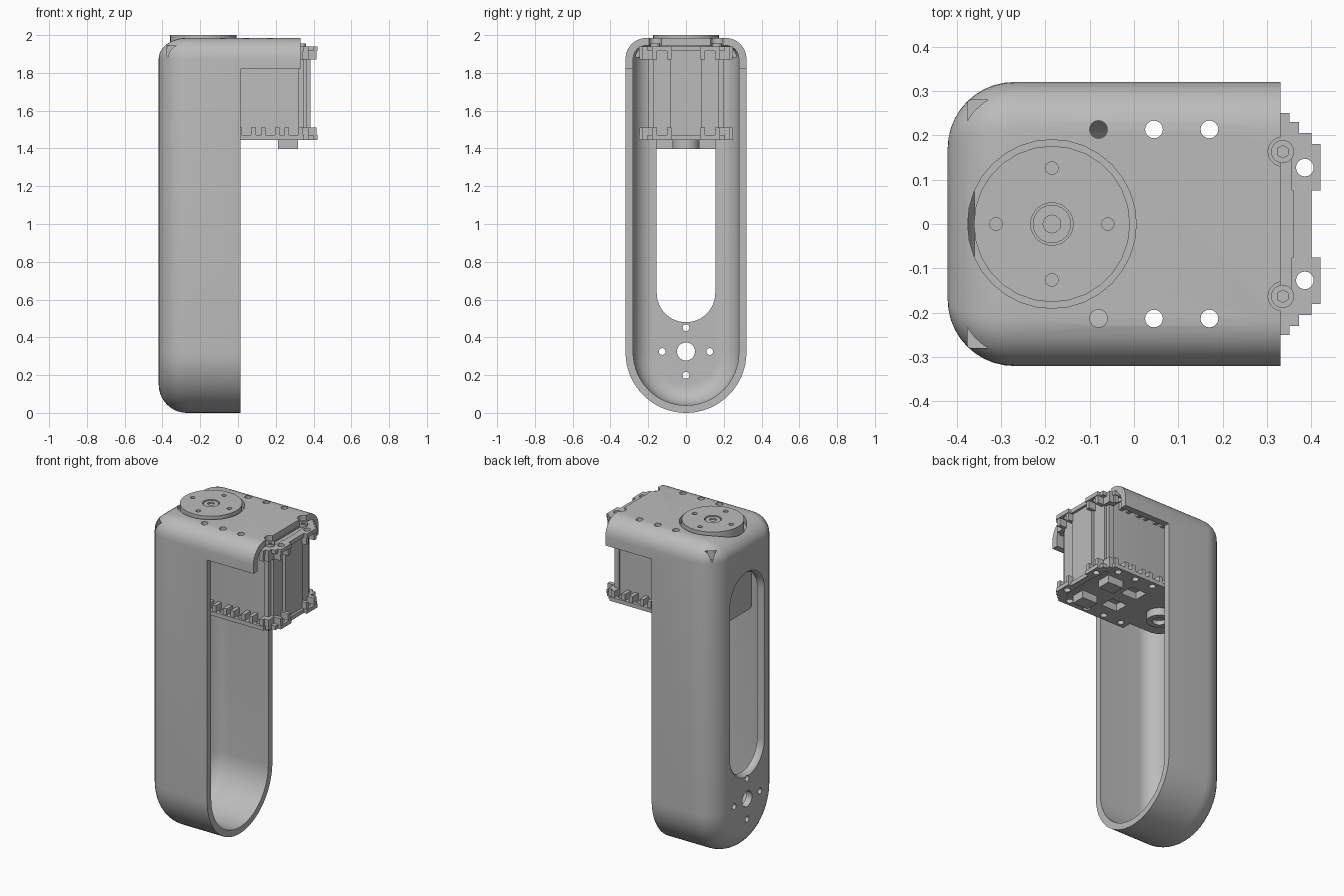
import bpy, bmesh, math
from mathutils import Matrix, Vector

cube = bpy.data.objects.get("Cube")
if cube:
    bpy.data.objects.remove(cube, do_unlink=True)

GREY = (0.5, 0.5, 0.5, 1)
mat = bpy.data.materials.new("plain grey")
mat.use_nodes = True
mat.diffuse_color = GREY
mat.node_tree.nodes["Principled BSDF"].inputs["Base Color"].default_value = GREY


def finish(name, bm):
    bmesh.ops.remove_doubles(bm, verts=bm.verts[:], dist=1e-5)
    bmesh.ops.recalc_face_normals(bm, faces=bm.faces[:])
    mesh = bpy.data.meshes.new(name)
    bm.to_mesh(mesh)
    bm.free()
    mesh.materials.append(mat)
    ob = bpy.data.objects.new(name, mesh)
    bpy.context.collection.objects.link(ob)
    return ob


def add_box(bm, x, y, z):
    lo, hi = Vector((x[0], y[0], z[0])), Vector((x[1], y[1], z[1]))
    size = hi - lo
    m = Matrix.Translation((lo + hi) / 2) @ Matrix.Diagonal((*size, 1))
    return bmesh.ops.create_cube(bm, size=1, matrix=m)["verts"]


def boxes(name, items):
    bm = bmesh.new()
    for item in items:
        add_box(bm, *item)
    return finish(name, bm)


def cylinder(name, x, y, z, r, sides=24):
    bm = bmesh.new()
    m = Matrix.Translation((x, y, (z[0] + z[1]) / 2))
    bmesh.ops.create_cone(bm, cap_ends=True, segments=sides, radius1=r,
                          radius2=r, depth=z[1] - z[0], matrix=m)
    return finish(name, bm)


def activate(ob):
    bpy.ops.object.select_all(action='DESELECT')
    ob.select_set(True)
    bpy.context.view_layer.objects.active = ob


def cut(ob, cutter):
    mod = ob.modifiers.new("cut", 'BOOLEAN')
    mod.operation = 'DIFFERENCE'
    mod.solver = 'EXACT'
    mod.object = cutter
    activate(ob)
    bpy.ops.object.modifier_apply(modifier=mod.name)
    bpy.data.objects.remove(cutter, do_unlink=True)


def smooth(ob):
    activate(ob)
    bpy.ops.object.shade_smooth_by_angle(angle=math.radians(30))


def profile(x, half, top, corner, base=0.32):
    """Upright outline: round bottom, rounded upper corners."""
    pts = []
    for cy, cz, r, start, n in ((0, base, half, math.pi, 32),
                                (half - corner, top - corner, corner, 0, 8),
                                (corner - half, top - corner, corner, math.pi / 2, 8)):
        sweep = math.pi if n == 32 else math.pi / 2
        for i in range(n + 1):
            a = start + sweep * i / n
            pts.append((x, cy + r * math.cos(a), cz + r * math.sin(a)))
    return pts


def loft(name, rings):
    bm = bmesh.new()
    loops = [[bm.verts.new(p) for p in ring] for ring in rings]
    n = len(loops[0])
    for a, b in zip(loops, loops[1:]):
        for i in range(n):
            bm.faces.new((a[i], a[(i + 1) % n], b[(i + 1) % n], b[i]))
    bm.faces.new(loops[0])
    bm.faces.new(loops[-1])
    return finish(name, bm)


def rounded_shell(name, wall, end):
    """Solid with a filleted back edge, inset by the wall thickness."""
    fillet, top_fillet = 0.15 - wall, 0.11 - wall
    rings = [profile(end, 0.32 - wall, 1.985 - wall, top_fillet)]
    for i in range(11):
        t = math.pi / 2 * i / 10
        k = 1 - math.cos(t)
        rings.append(profile(-0.27 - fillet * math.sin(t),
                             0.32 - wall - fillet * k,
                             1.985 - wall - top_fillet * k,
                             max(top_fillet * (1 - k), 0.004)))
    return loft(name, rings)


# Housing: hollow shell with a long column and a short roof arm
shell = rounded_shell("housing", 0, 0.33)
cut(shell, rounded_shell("cavity", 0.04, 0.6))
cut(shell, boxes("arm_clearance", [((0.012, 0.7), (-0.5, 0.5), (-0.2, 1.82))]))

# Long slot in the back wall, flared on the outside
slot = [(-0.45, 0.175), (-0.42, 0.17), (-0.41, 0.16), (-0.395, 0.155), (-0.3, 0.155)]
cut(shell, loft("slot", [profile(x, r, 1.565 + r, r, 0.635) for x, r in slot]))


# Mounting holes below the slot
def cross_hole(y, z, r):
    hole = cylinder("hole", 0, 0, (-0.1, 0.1), r, 20)
    hole.matrix_world = Matrix.Translation((-0.4, y, z)) @ Matrix.Rotation(math.pi / 2, 4, 'Y')
    bpy.context.view_layer.update()
    return hole


cut(shell, cross_hole(0, 0.325, 0.048))
for i in range(4):
    a = math.pi / 2 * i
    cut(shell, cross_hole(0.126 * math.cos(a), 0.325 + 0.126 * math.sin(a), 0.018))

# Roof openings, edge notches and corner nicks
cut(shell, cylinder("horn_opening", -0.185, 0, (1.9, 2.1), 0.19, 32))
for s in (-1, 1):
    for x in (-0.08, 0.045, 0.17):
        cut(shell, cylinder("hole", x, s * 0.213, (1.86, 2.1), 0.02, 16))
    cut(shell, cylinder("notch", 0.335, s * 0.163, (1.9, 2.1), 0.033, 20))
    cut(shell, boxes("nick", [((-0.375, -0.32), sorted((s * 0.22, s * 0.28)),
                               (1.885, 1.945))]))
smooth(shell)

# Motor body with chamfered back corners
bm = bmesh.new()
add_box(bm, (-0.36, 0.33), (-0.19, 0.19), (1.445, 1.94))
back = [e for e in bm.edges if all(v.co.x < 0 for v in e.verts)
        and abs(e.verts[0].co.z - e.verts[1].co.z) > 0.1]
bmesh.ops.bevel(bm, geom=back, offset=0.08, segments=3, profile=0.5, affect='EDGES')
body = finish("motor_body", bm)
for s in (-1, 1):
    cut(body, boxes("pocket", [((0.02, 0.13), sorted((s * 0.04, s * 0.13)), (1.4, 1.49))]))

boxes("motor_end_panels", [
    ((0.32, 0.365), (-0.175, 0.175), (1.45, 1.935)),
    ((0.36, 0.385), (-0.085, 0.085), (1.46, 1.92)),
    ((0.32, 0.35), (-0.2, -0.12), (1.5, 1.89)),
    ((0.32, 0.35), (0.12, 0.2), (1.5, 1.89)),
])

# Side flanges, nut lugs and end tabs on the four long edges of the motor
for level, z, lip in (("upper", (1.915, 1.94), (1.87, 1.92)),
                      ("lower", (1.445, 1.47), (1.465, 1.51))):
    for side, s in (("right", -1), ("left", 1)):
        def span(a, b):
            return sorted((s * a, s * b))
        flange = boxes(f"{level}_{side}_flange", [((-0.13, 0.35), span(0.18, 0.25), z)])
        hole_x = (-0.08, 0.045, 0.17, 0.295)
        for x in hole_x:
            cut(flange, cylinder("hole", x, s * 0.213, (1.4, 2), 0.02, 16))
        posts = []
        for x in hole_x:
            for d in (-0.037, 0.037):
                posts.append(((x + d - 0.012, x + d + 0.012), span(0.185, 0.245), lip))
        posts.append(((0.34, 0.372), span(0.17, 0.23), (min(z + lip), max(z + lip))))
        boxes(f"{level}_{side}_lugs", posts)

        tab = boxes(f"{level}_{side}_end_tab", [((0.355, 0.42), span(0.075, 0.18), z)])
        cut(tab, cylinder("hole", 0.385, s * 0.127, (1.4, 2), 0.02, 16))
        boxes(f"{level}_{side}_tab_posts", [
            ((0.355, 0.415), span(0.077, 0.1), lip),
            ((0.355, 0.415), span(0.154, 0.178), lip),
            ((0.355, 0.4), span(0.178, 0.205), z)])
    boxes(f"{level}_end_bar", [((0.36, 0.4), (-0.08, 0.08), z)])

# Cable sockets under the motor and screw heads on top
for side, s in (("right", -1), ("left", 1)):
    boxes(f"{side}_cable_socket", [((0.212, 0.318), sorted((s * 0.07, s * 0.155)),
                                    (1.398, 1.46))])
    screw = cylinder(f"{side}_screw", 0.335, s * 0.163, (1.9, 1.955), 0.026, 20)
    cut(screw, cylinder("socket", 0.335, s * 0.163, (1.945, 2), 0.014, 6))

# Output disc with bolt holes and a raised hub
disc = cylinder("output_disc", -0.185, 0, (1.93, 2.0), 0.176, 28)
cut(disc, cylinder("hub_recess", -0.185, 0, (1.988, 2.1), 0.048, 24))
for i in range(4):
    a = math.pi / 2 * i
    cut(disc, cylinder("hole", -0.185 + 0.126 * math.cos(a), 0.126 * math.sin(a),
                       (1.96, 2.1), 0.014, 16))
hub = cylinder("output_hub", -0.185, 0, (1.95, 1.996), 0.043, 24)
cut(hub, cylinder("hole", -0.185, 0, (1.975, 2.1), 0.02, 16))

# Rear bearing under the motor
bearing = cylinder("rear_bearing", -0.185, 0, (1.398, 1.46), 0.072, 28)
cut(bearing, cylinder("bore", -0.185, 0, (1.3, 1.425), 0.04, 20))
for ob in (body, disc, hub, bearing):
    smooth(ob)
